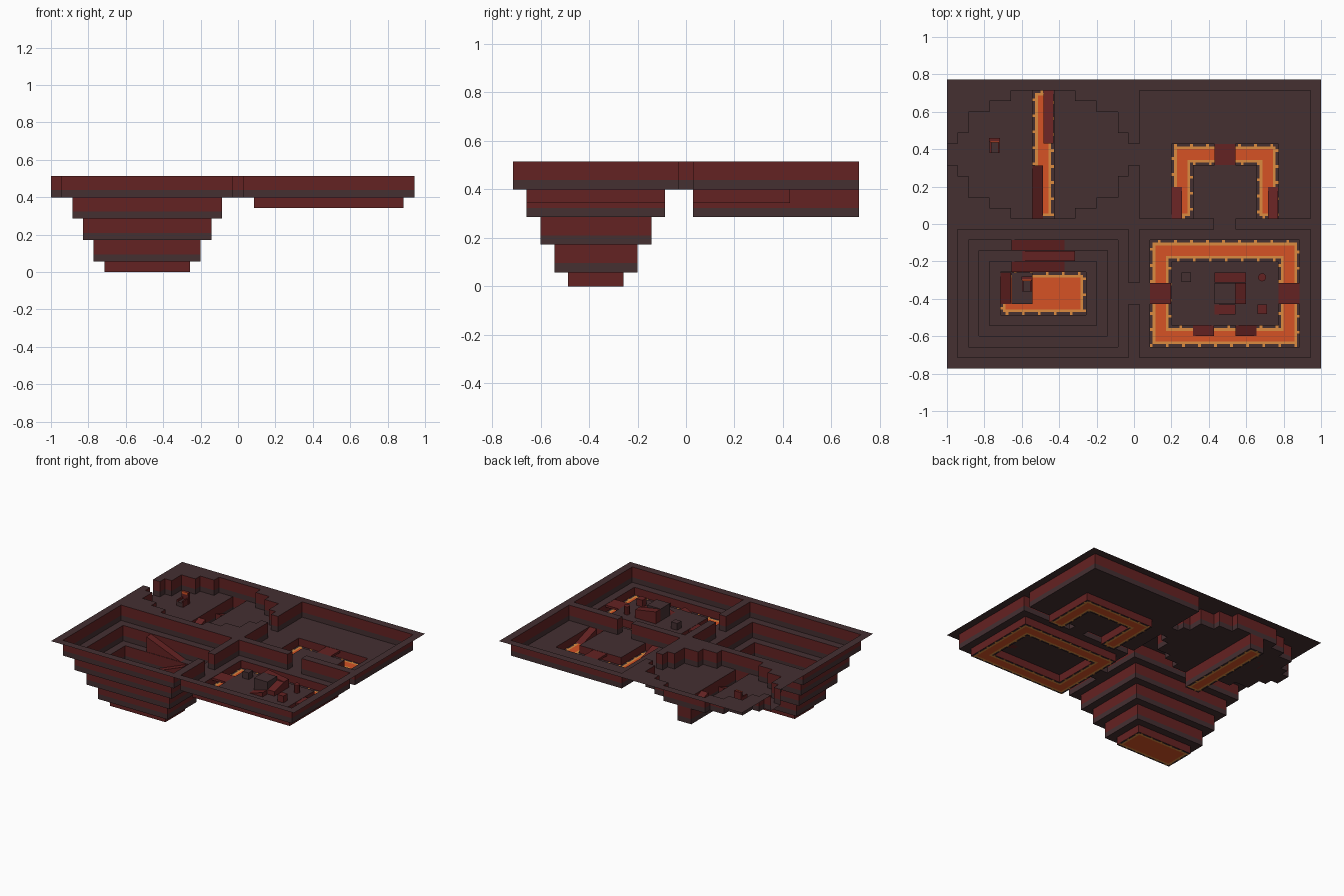
import bpy, bmesh
from mathutils import Vector

cube = bpy.data.objects.get("Cube")
if cube:
    bpy.data.objects.remove(cube)

H = 2 / 35            # grid step
NX, NY = 35, 27       # grid size in steps
TOP = 9               # ground level in steps


def material(name, color):
    m = bpy.data.materials.new(name)
    m.use_nodes = True
    m.diffuse_color = (*color, 1)
    m.node_tree.nodes["Principled BSDF"].inputs["Base Color"].default_value = (*color, 1)
    return m


STONE = material("dark stone", (0.058, 0.029, 0.031))
RED = material("red brick", (0.127, 0.016, 0.016))
LAVA = material("orange lava", (0.67, 0.085, 0.018))
GLOW = material("light lava edge", (0.72, 0.26, 0.05))
MATS = [STONE, RED, LAVA, GLOW]


def place(i, j, depth):
    """Grid corner and depth in steps to a point in the scene."""
    return Vector(((i - NX / 2) * H, (j - NY / 2) * H, (TOP - depth) * H))


def finish(bm, name, mats):
    me = bpy.data.meshes.new(name)
    bm.to_mesh(me)
    bm.free()
    for m in mats:
        me.materials.append(m)
    ob = bpy.data.objects.new(name, me)
    bpy.context.scene.collection.objects.link(ob)
    return ob


# Depth map of the sunken rooms
depth = [[0] * NY for _ in range(NX)]
lava = set()


def dig(i0, i1, j0, j1, d, molten=False):
    for i in range(i0, i1):
        for j in range(j0, j1):
            depth[i][j] = d
            (lava.add if molten else lava.discard)((i, j))


# stepped pit
for k in range(1, 5):
    dig(k, 18 - k, k, 14 - k, 2 * k)
dig(5, 13, 5, 9, 9, True)
# moat room
dig(18, 34, 1, 13, 2)
dig(19, 33, 2, 12, 3, True)
dig(21, 31, 4, 10, 2)
# room with U-shaped pool
dig(18, 34, 14, 26, 2)
dig(21, 31, 14, 21, 3, True)
dig(23, 29, 14, 19, 2)
# round cave with a crack
for inset, reach in ((6, 6), (4, 5), (2, 4), (1, 2)):
    dig(inset, 18 - inset, 20 - reach, 20 + reach, 2)
dig(8, 10, 14, 26, 4, True)
# doorways
dig(17, 18, 6, 8, 2)
dig(17, 18, 19, 21, 2)
dig(0, 1, 19, 21, 2)
dig(25, 27, 13, 14, 2)

SUB = 4


def lava_shade(a, b):
    """Dashed dark rim, light band, then plain lava."""
    def near(s):
        return any(((a + x) // SUB, (b + y) // SUB) not in lava
                   for x in (-s, 0, s) for y in (-s, 0, s))
    if near(1):
        return 3 if (a + b) % 6 == 0 else 0
    return 3 if near(2) else 2


# Dungeon shell: ground, floors and two-tone walls
bm = bmesh.new()


def quad(pts, mat):
    f = bm.faces.new([bm.verts.new(p) for p in pts])
    f.material_index = mat


def floor(i, j, s, d, mat):
    quad([place(i, j, d), place(i + s, j, d),
          place(i + s, j + s, d), place(i, j + s, d)], mat)


def wall(p, q, d0, d1):
    """Wall from p to q, red above and dark at the foot of every storey."""
    cuts = [d0]
    for t in range(d0 // 2, d1 // 2 + 1):
        cuts += [c for c in (2 * t + 4 / 3, 2 * t + 2) if d0 < c < d1]
    cuts.append(d1)
    for a, b in zip(cuts, cuts[1:]):
        foot = ((a + b) / 2) % 2 > 4 / 3
        quad([place(*p, a), place(*p, b), place(*q, b), place(*q, a)], 0 if foot else 1)


for i in range(NX):
    for j in range(NY):
        d = depth[i][j]
        if (i, j) in lava:
            for a in range(SUB * i, SUB * i + SUB):
                for b in range(SUB * j, SUB * j + SUB):
                    floor(a / SUB, b / SUB, 1 / SUB, d, lava_shade(a, b))
        else:
            floor(i, j, 1, d, 0)
        edges = (((i + 1, j), (i + 1, j), (i + 1, j + 1)),
                 ((i, j + 1), (i + 1, j + 1), (i, j + 1)))
        for (ni, nj), p, q in edges:
            if ni < NX and nj < NY and depth[ni][nj] != d:
                e = depth[ni][nj]
                if e > d:
                    p, q = q, p
                wall(q, p, min(d, e), max(d, e))
bmesh.ops.remove_doubles(bm, verts=bm.verts, dist=0.0001)
finish(bm, "dungeon_shell", MATS)


def ramp(name, i0, i1, j0, j1, high_side, top, base, low=None, mat=RED):
    """Wedge rising to depth top at one side; a block when high_side is empty."""
    low = base if low is None else low
    e = 0.02
    bm = bmesh.new()
    seen = set()
    for i in (i0, i1):
        for j in (j0, j1):
            high = {"": True, "+x": i == i1, "-x": i == i0,
                    "+y": j == j1, "-y": j == j0}[high_side]
            x = i + (e if i == i0 else -e)
            y = j + (e if j == j0 else -e)
            for d in (top + e if high else low, base):
                if (x, y, d) not in seen:
                    seen.add((x, y, d))
                    bm.verts.new(place(x, y, d))
    bmesh.ops.convex_hull(bm, input=bm.verts)
    bmesh.ops.dissolve_limit(bm, angle_limit=0.01, verts=bm.verts, edges=bm.edges)
    bmesh.ops.recalc_face_normals(bm, faces=bm.faces)
    return finish(bm, name, [mat])


# Pit ramps, switching back down the tiers
ramp("pit_ramp_upper", 6, 11, 11, 12, "-x", 2, 3.98)
ramp("pit_ramp_middle", 7, 12, 10, 11, "+x", 4, 5.98)
ramp("pit_ramp_lower", 6, 11, 9, 10, "-x", 6, 7.98)
ramp("pit_platform", 6, 8, 6, 9, "", 8, 8.9, mat=STONE)
ramp("pit_landing", 5, 6, 6, 9, "+y", 8, 8.9)

# Ramps into the crack and pools
ramp("crack_ramp_back", 9, 10, 21, 26, "-y", 2, 3.98)
ramp("crack_ramp_front", 8, 9, 14, 19, "+y", 2, 3.98)
ramp("moat_ramp_right", 23, 25, 3, 4, "+x", 2, 2.98)
ramp("moat_ramp_left", 27, 29, 3, 4, "-x", 2, 2.98)
for side, i in (("right", 21), ("left", 30)):
    ramp("pool_ramp_" + side, i, i + 1, 14, 17, "-y", 2, 2.98)

# Bridges
for name, i, j in (("moat_bridge_right", 19, 6), ("moat_bridge_left", 31, 6),
                   ("pool_bridge", 25, 19)):
    ramp(name, i, i + 2, j, j + 2, "", 2, 2.3)

# Central dais with ramps wrapping around it
ramp("dais", 25, 27, 6, 8, "", 0.4, 1.98, mat=STONE)
ramp("dais_ramp_front", 25, 27, 5, 6, "+x", 1.4, 1.98)
ramp("dais_ramp_side", 27, 28, 6, 8, "+y", 0.9, 1.98, low=1.4)
ramp("dais_ramp_back", 25, 28, 8, 9, "-x", 0.4, 1.98, low=0.9)


def block(name, x, y, z, sx, sy, sz, mat):
    """Box standing on height z."""
    bm = bmesh.new()
    bmesh.ops.create_cube(bm, size=1)
    bmesh.ops.scale(bm, vec=(sx, sy, sz), verts=bm.verts)
    bmesh.ops.translate(bm, vec=(x, y, z + sz / 2), verts=bm.verts)
    return finish(bm, name, [mat])


# Crates and barrel
FLOOR = (TOP - 2) * H
block("crate_back", 0.28, -0.285, FLOOR, 0.05, 0.05, 0.05, STONE)
block("crate_front", 0.685, -0.455, FLOOR, 0.05, 0.05, 0.05, RED)
bm = bmesh.new()
bmesh.ops.create_cone(bm, cap_ends=True, segments=10, radius1=0.022, radius2=0.022, depth=0.06)
bmesh.ops.translate(bm, vec=(0.685, -0.285, FLOOR + 0.03), verts=bm.verts)
finish(bm, "barrel", [RED])

# Thrones
for name, x, y, z in (("cave_throne", -0.745, 0.415, FLOOR), ("pit_throne", -0.573, -0.325, H)):
    block(name + "_seat", x, y, z, 0.045, 0.07, 0.03, STONE)
    block(name + "_back", x, y + 0.035, z, 0.058, 0.018, 0.085, RED)
    block(name + "_trim", x, y + 0.024, z + 0.07, 0.05, 0.006, 0.016, LAVA)
    for s in (-1, 1):
        block(name + "_arm", x + s * 0.022, y - 0.005, z, 0.01, 0.06, 0.045, RED)
